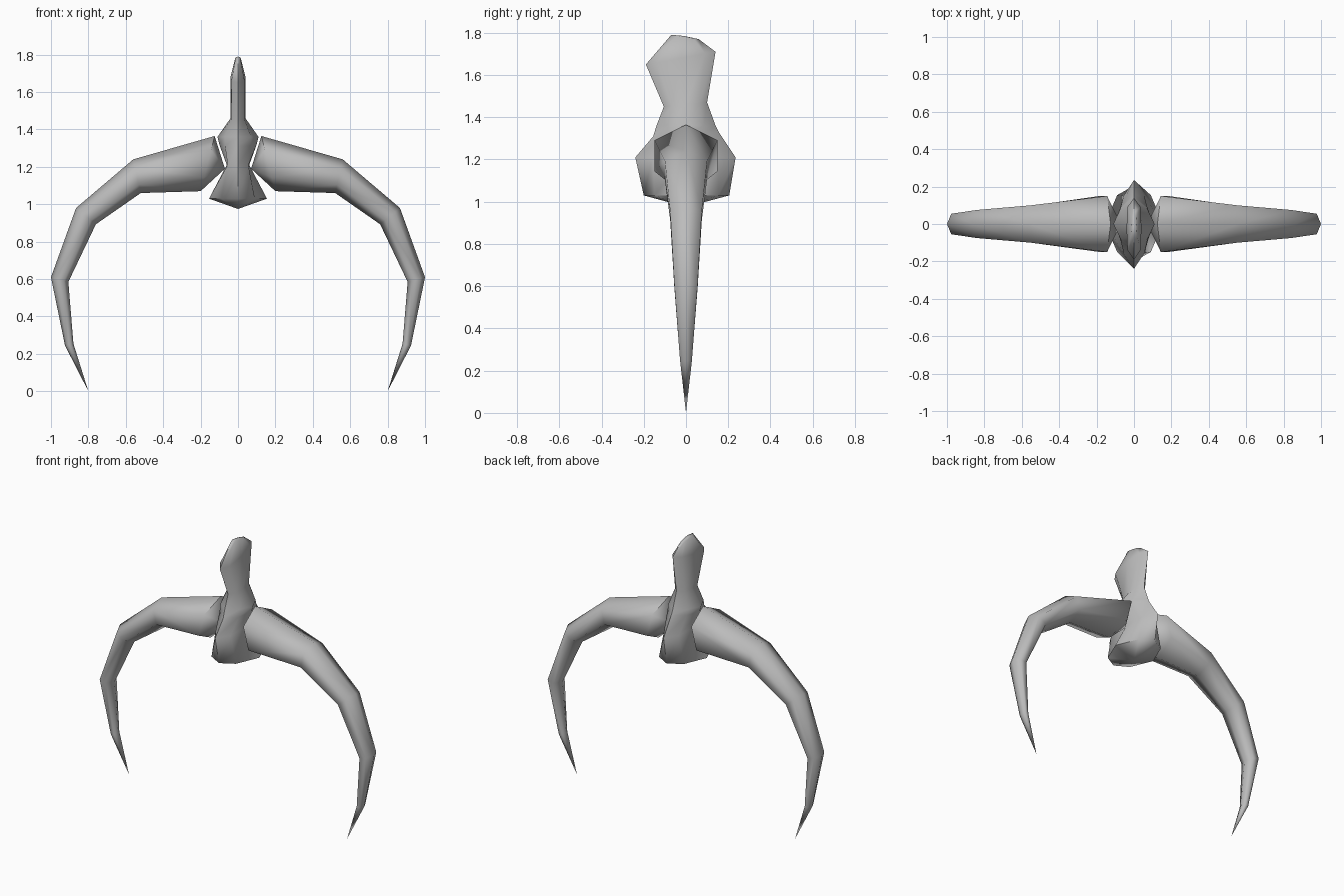
import bpy, bmesh, math
from mathutils import Vector

cube = bpy.data.objects.get("Cube")
if cube:
    bpy.data.objects.remove(cube)

grey = bpy.data.materials.new("plain grey")
grey.use_nodes = True
colour = (0.5, 0.5, 0.5, 1)
grey.diffuse_color = colour
grey.node_tree.nodes["Principled BSDF"].inputs["Base Color"].default_value = colour


def loft(name, rings, start, end, smooth_angle):
    """Skin rings of points and close each end with a fan to a point."""
    bm = bmesh.new()
    loops = [[bm.verts.new(p) for p in ring] for ring in rings]
    count = len(loops[0])
    first, last = bm.verts.new(start), bm.verts.new(end)
    for i in range(count):
        j = (i + 1) % count
        for a, b in zip(loops, loops[1:]):
            bm.faces.new((a[i], a[j], b[j], b[i]))
        bm.faces.new((first, loops[0][j], loops[0][i]))
        bm.faces.new((last, loops[-1][i], loops[-1][j]))
    bmesh.ops.recalc_face_normals(bm, faces=bm.faces)
    mesh = bpy.data.meshes.new(name)
    bm.to_mesh(mesh)
    bm.free()
    mesh.materials.append(grey)
    obj = bpy.data.objects.new(name, mesh)
    bpy.context.collection.objects.link(obj)
    bpy.ops.object.select_all(action='DESELECT')
    obj.select_set(True)
    bpy.context.view_layer.objects.active = obj
    bpy.ops.object.shade_smooth_by_angle(angle=math.radians(smooth_angle))
    return obj


# Curved horns: outer ridge (x, z), inner ridge (x, z), half width in y
sections = [
    ((0.125, 1.365), (0.20, 1.07), 0.15),
    ((0.56, 1.24), (0.52, 1.06), 0.10),
    ((0.866, 0.98), (0.76, 0.893), 0.075),
    ((1.0, 0.61), (0.907, 0.585), 0.055),
    ((0.925, 0.245), (0.88, 0.255), 0.028),
]


def horn_ring(outer, inner, width, side):
    a = Vector((outer[0] * side, 0, outer[1]))
    b = Vector((inner[0] * side, 0, inner[1]))
    ring = []
    for t, w in ((0, 0), (0.25, 1), (0.75, 1), (1, 0), (0.75, -1), (0.25, -1)):
        ring.append(a.lerp(b, t) + Vector((0, w * width, 0)))
    return ring


for name, side in (("left_horn", 1), ("right_horn", -1)):
    rings = [horn_ring(*s, side) for s in sections]
    loft(name, rings, (0.07 * side, 0, 1.19), (0.80 * side, 0, 0), 75)

# Central body and upright fin: front (y, z), back (y, z), half width,
# corner half width, corner depth share
levels = [
    ((-0.20, 1.03), (0.205, 1.03), 0.155, 0.09, 0.75),
    ((-0.24, 1.21), (0.235, 1.21), 0.06, 0.055, 0.65),
    ((-0.155, 1.31), (0.155, 1.33), 0.10, 0.07, 0.6),
    ((-0.14, 1.36), (0.14, 1.36), 0.11, 0.07, 0.6),
    ((-0.105, 1.45), (0.10, 1.47), 0.04, 0.035, 0.65),
    ((-0.19, 1.65), (0.14, 1.71), 0.04, 0.035, 0.7),
    ((-0.07, 1.79), (0.06, 1.77), 0.015, 0.012, 0.6),
]


def body_ring(front, back, half, corner, depth):
    f, b = Vector((0, *front)), Vector((0, *back))
    ring = []
    for t, x in ((-1, 0), (-depth, corner), (0, half), (depth, corner),
                 (1, 0), (depth, -corner), (0, -half), (-depth, -corner)):
        ring.append(f.lerp(b, (t + 1) / 2) + Vector((x, 0, 0)))
    return ring


loft("body_and_fin", [body_ring(*l) for l in levels], (0, 0, 0.975), (0, -0.01, 1.785), 75)
